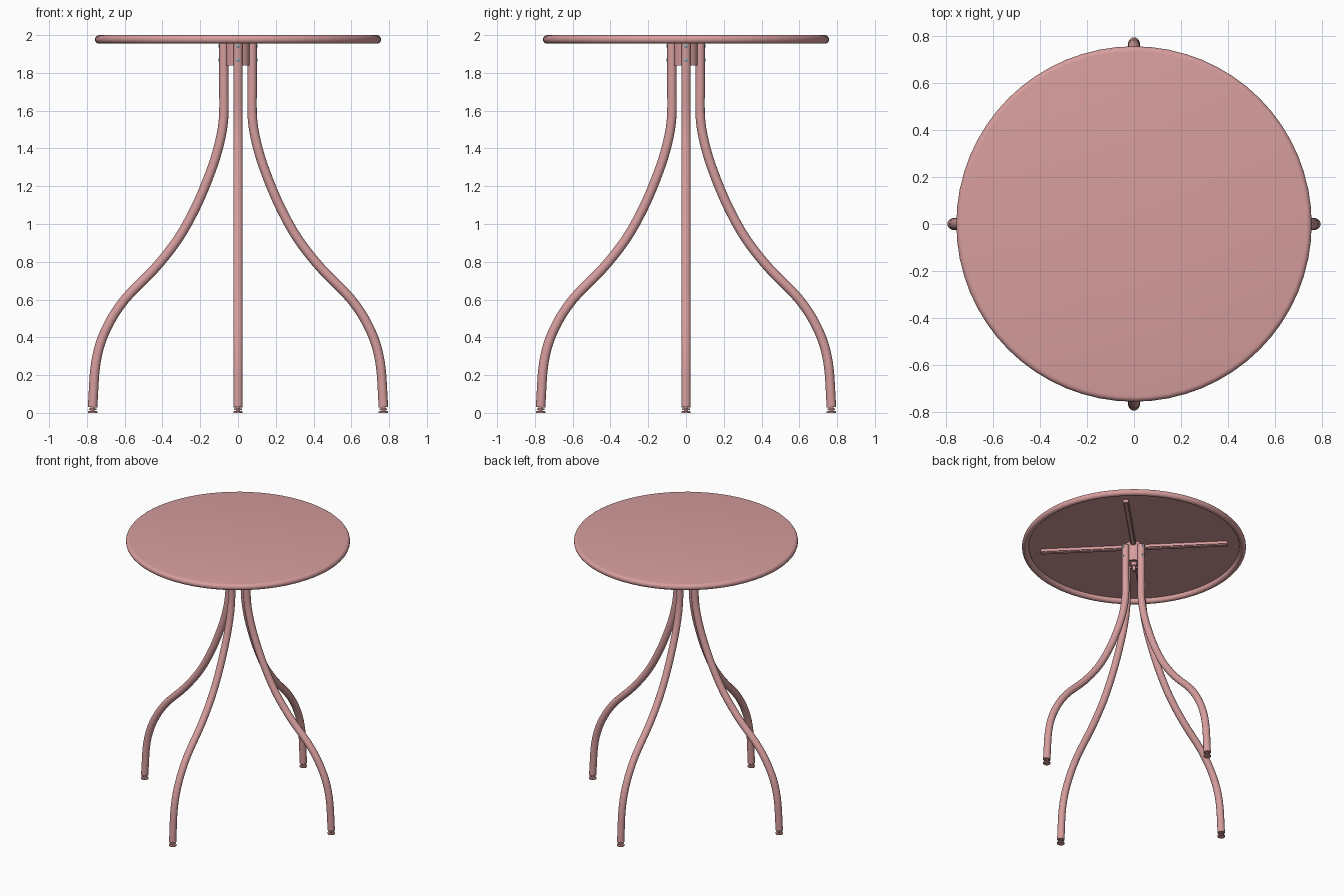
import bpy, bmesh
from math import pi, cos, sin, radians
from mathutils import Vector, Matrix

cube = bpy.data.objects.get("Cube")
if cube:
    bpy.data.objects.remove(cube, do_unlink=True)


def make_material(name, rgb):
    mat = bpy.data.materials.new(name)
    mat.use_nodes = True
    mat.diffuse_color = (*rgb, 1)
    mat.node_tree.nodes["Principled BSDF"].inputs["Base Color"].default_value = (*rgb, 1)
    return mat


PINK = make_material("dusty pink paint", (0.68, 0.34, 0.34))
STEEL = make_material("screw steel", (0.30, 0.40, 0.43))


def finish(name, bm, mat, matrix=Matrix()):
    """Turn a bmesh into a smooth-shaded object with sharp edges kept."""
    bmesh.ops.recalc_face_normals(bm, faces=bm.faces)
    mesh = bpy.data.meshes.new(name)
    bm.to_mesh(mesh)
    bm.free()
    mesh.transform(matrix)
    mesh.materials.append(mat)
    obj = bpy.data.objects.new(name, mesh)
    bpy.context.collection.objects.link(obj)
    bpy.ops.object.select_all(action="DESELECT")
    obj.select_set(True)
    bpy.context.view_layer.objects.active = obj
    bpy.ops.object.shade_smooth_by_angle(angle=radians(40))
    return obj


def lathe(name, profile, mat, steps=24, matrix=Matrix()):
    """Spin an (r, z) profile around z."""
    bm = bmesh.new()
    verts = [bm.verts.new((r, 0, z)) for r, z in profile]
    edges = [bm.edges.new(pair) for pair in zip(verts, verts[1:])]
    bmesh.ops.spin(bm, geom=verts + edges, cent=(0, 0, 0), axis=(0, 0, 1),
                   angle=2 * pi, steps=steps)
    bmesh.ops.remove_doubles(bm, verts=bm.verts, dist=1e-5)
    return finish(name, bm, mat, matrix)


def smooth_path(points, per_span=4):
    """Sample a Catmull-Rom curve through the points."""
    pts = [Vector(p) for p in points]
    pts = [2 * pts[0] - pts[1]] + pts + [2 * pts[-1] - pts[-2]]
    out = []
    for a, b, c, d in zip(pts, pts[1:], pts[2:], pts[3:]):
        for i in range(per_span):
            t = i / per_span
            out.append(0.5 * (2 * b + (c - a) * t + (2 * a - 5 * b + 4 * c - d) * t ** 2
                              + (3 * b - a - 3 * c + d) * t ** 3))
    return out + [pts[-2]]


def tube(name, path, radius, mat, matrix, sides=16):
    """Sweep a capped round section along a path in the xz plane."""
    bm = bmesh.new()
    rings = []
    for i, p in enumerate(path):
        along = (path[min(i + 1, len(path) - 1)] - path[max(i - 1, 0)]).normalized()
        side = Vector((0, 1, 0))
        across = along.cross(side)
        rings.append([bm.verts.new(p + radius * (cos(a) * across + sin(a) * side))
                      for a in (2 * pi * k / sides for k in range(sides))])
    for r0, r1 in zip(rings, rings[1:]):
        for k in range(sides):
            j = (k + 1) % sides
            bm.faces.new((r0[k], r0[j], r1[j], r1[k]))
    bm.faces.new(rings[0])
    bm.faces.new(rings[-1])
    return finish(name, bm, mat, matrix)


# Table top: thin plate with a rolled rim, open underneath
RIM, ROLL = 0.735, 0.0225
arc = [(RIM + ROLL * sin(a), 2 - ROLL + ROLL * cos(a))
       for a in (radians(d) for d in range(0, 301, 20))]
lathe("table_top", [(0, 2)] + arc + [(0.713, 1.985), (0, 1.985)], PINK, 64)

# Hub tube with a small centre bolt below it
lathe("hub", [(0, 1.985), (0.064, 1.985), (0.064, 1.84), (0.054, 1.84),
              (0.054, 1.85), (0, 1.85)], PINK, 32)
lathe("hub_bolt", [(0, 1.86), (0.022, 1.86), (0.022, 1.825), (0.011, 1.825),
                   (0.011, 1.79), (0, 1.79)], PINK, 16)

# Legs, adjustable feet and screws, one set per side
leg_path = smooth_path([
    (0.075, 0, 1.957), (0.075, 0, 1.75), (0.077, 0, 1.55), (0.108, 0, 1.39),
    (0.16, 0, 1.237), (0.228, 0, 1.08), (0.318, 0, 0.92), (0.44, 0, 0.765),
    (0.60, 0, 0.60), (0.70, 0, 0.44), (0.752, 0, 0.27), (0.77, 0, 0.03)])
foot = [(0, 0.04), (0.011, 0.04), (0.011, 0.022), (0.02, 0.022), (0.02, 0.016),
        (0.011, 0.016), (0.011, 0.01), (0.025, 0.008), (0.025, 0), (0, 0)]
screw = [(0, 0.004), (0.007, 0.003), (0.011, 0), (0.011, -0.006), (0, -0.006)]

for side, quarter in (("left", 0), ("back", 1), ("right", 2), ("front", 3)):
    turn = Matrix.Rotation(quarter * pi / 2, 4, "Z")
    tube(side + "_leg", leg_path, 0.025, PINK, turn)
    lathe(side + "_foot", foot, PINK, 20, turn @ Matrix.Translation((0.77, 0, 0)))
    for level, z in (("upper", 1.943), ("lower", 1.868)):
        place = Matrix.Translation((0.1, 0, z)) @ Matrix.Rotation(pi / 2, 4, "Y")
        lathe(f"{side}_{level}_screw", screw, STEEL, 12, turn @ place)

# Diagonal braces under the top
for i in range(4):
    bm = bmesh.new()
    bmesh.ops.create_cube(bm, size=1, matrix=Matrix.Translation((0.34, 0, 1.971))
                          @ Matrix.Diagonal((0.59, 0.036, 0.03, 1)))
    bmesh.ops.bevel(bm, geom=bm.edges[:], offset=0.006, segments=2, affect="EDGES")
    finish(f"brace_{i + 1}", bm, PINK, Matrix.Rotation(pi / 4 + i * pi / 2, 4, "Z"))
